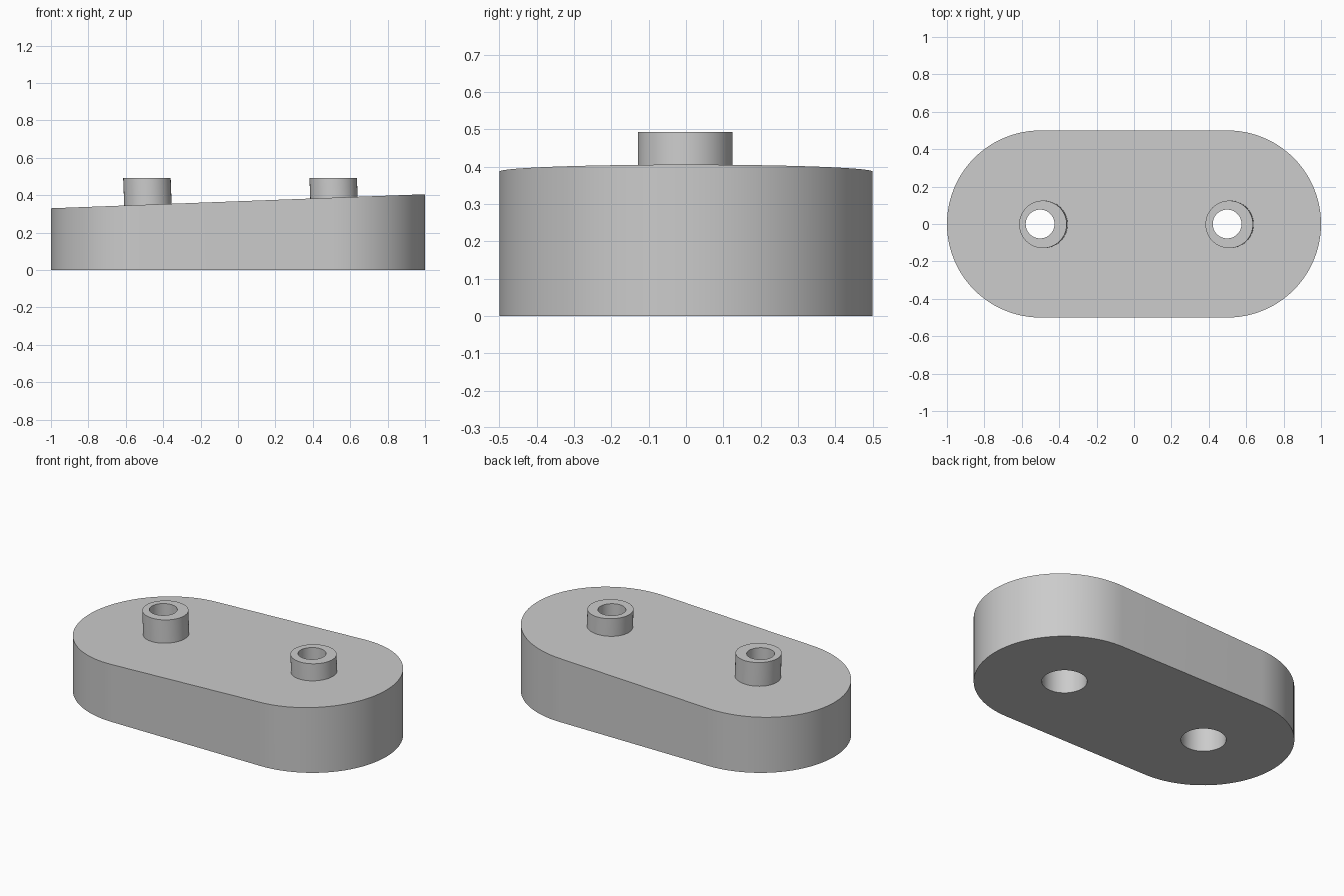
import bpy, bmesh, math

if "Cube" in bpy.data.objects:
    bpy.data.objects.remove(bpy.data.objects["Cube"], do_unlink=True)

LOW, HIGH = 0.33, 0.405      # plate height at each end
BOSS_TOP = 0.492
SLOPE = (HIGH - LOW) / 2

grey = bpy.data.materials.new("plain_grey")
grey.use_nodes = True
colour = (0.6, 0.6, 0.6, 1)
grey.diffuse_color = colour
grey.node_tree.nodes["Principled BSDF"].inputs["Base Color"].default_value = colour


def top_height(x):
    return (LOW + HIGH) / 2 + SLOPE * x


def make_object(name, bm):
    bmesh.ops.recalc_face_normals(bm, faces=bm.faces)
    mesh = bpy.data.meshes.new(name)
    bm.to_mesh(mesh)
    bm.free()
    mesh.materials.append(grey)
    obj = bpy.data.objects.new(name, mesh)
    bpy.context.collection.objects.link(obj)
    return obj


def cylinder(name, x, y, radius, bottom, top, lean=0.0):
    """Upright cylinder with level ends; its axis may lean along x."""
    bm = bmesh.new()
    bmesh.ops.create_cone(bm, cap_ends=True, segments=64, radius1=radius,
                          radius2=radius, depth=top - bottom)
    for v in bm.verts:
        v.co.z += (top + bottom) / 2
        v.co.x += x + lean * (BOSS_TOP - v.co.z)
        v.co.y += y
    return make_object(name, bm)


def combine(target, tool, operation):
    mod = target.modifiers.new(operation, "BOOLEAN")
    mod.operation = operation
    mod.solver = "EXACT"
    mod.object = tool
    tool.hide_render = True
    bpy.context.view_layer.objects.active = target
    bpy.ops.object.modifier_apply(modifier=mod.name)
    bpy.data.objects.remove(tool, do_unlink=True)


# Round-ended plate with a sloping top
bm = bmesh.new()
steps = 48
outline = []
for side in (1, -1):
    for i in range(steps + 1):
        a = math.pi * (i / steps - 0.5)
        outline.append(bm.verts.new((side * (0.5 + 0.5 * math.cos(a)),
                                     side * 0.5 * math.sin(a), 0)))
base = bm.faces.new(outline)
raised = bmesh.ops.extrude_face_region(bm, geom=[base], use_keep_orig=True)
for v in raised["geom"]:
    if isinstance(v, bmesh.types.BMVert):
        v.co.z = top_height(v.co.x)
body = make_object("wedge_spacer", bm)

# Bosses square to the slope, then stepped upright bolt holes
for side in (-1, 1):
    boss = cylinder("boss", side * 0.498 + 0.011, -0.002, 0.127, 0.27, BOSS_TOP, SLOPE)
    combine(body, boss, "UNION")
for side in (-1, 1):
    x = side * 0.5
    combine(body, cylinder("bolt_hole", x - 0.002, 0, 0.077, -0.1, 0.6), "DIFFERENCE")
    combine(body, cylinder("counterbore", x, 0, 0.125, -0.1, 0.2), "DIFFERENCE")

# Smooth round walls, crisp rims
body.select_set(True)
bpy.context.view_layer.objects.active = body
bpy.ops.object.shade_smooth_by_angle(angle=math.radians(30))
